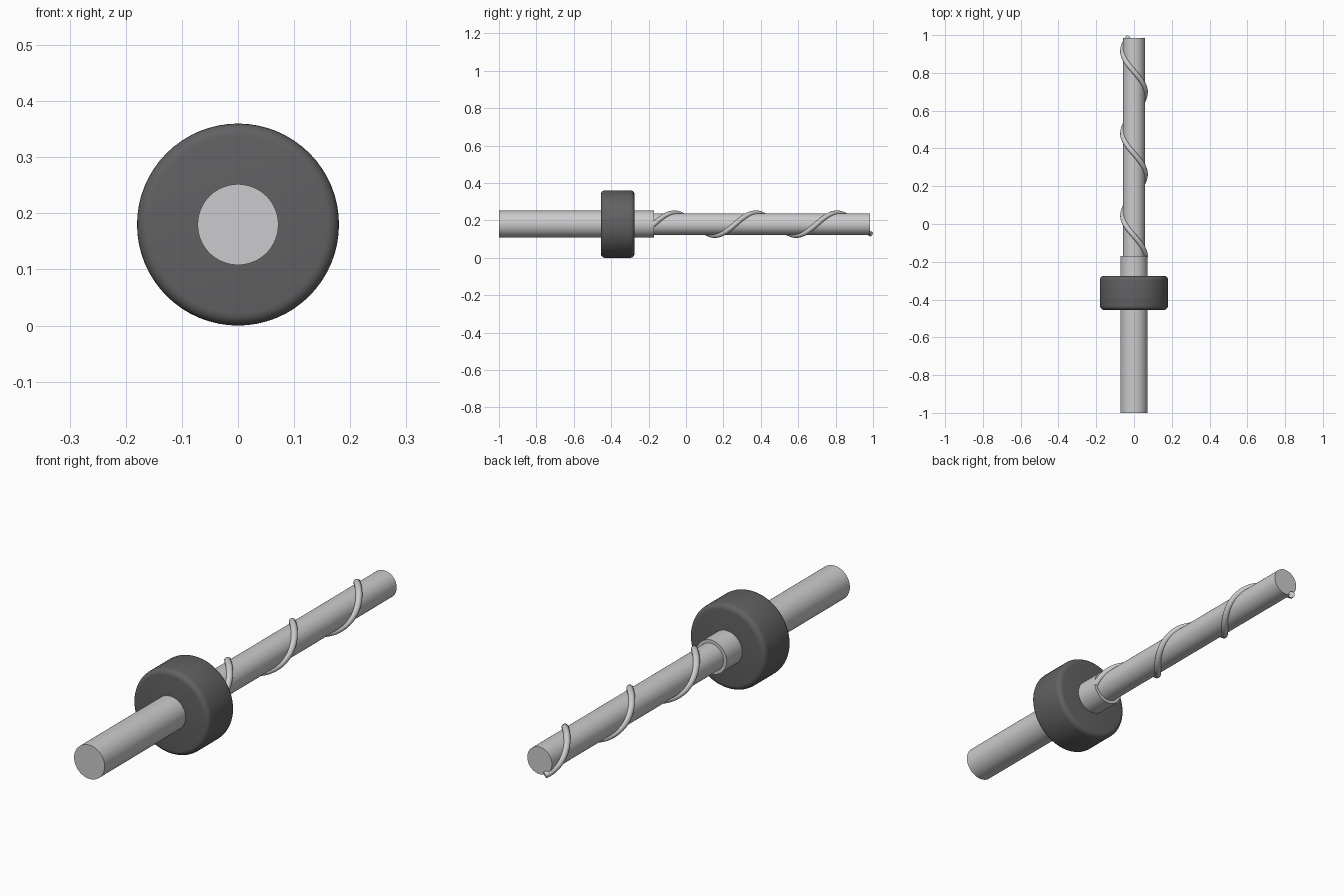
import bpy
import math
from mathutils import Vector

cube = bpy.data.objects.get("Cube")
if cube:
    bpy.data.objects.remove(cube)

AXIS_Z = 0.18


def make_material(name, colour):
    mat = bpy.data.materials.new(name)
    mat.use_nodes = True
    mat.diffuse_color = colour
    mat.node_tree.nodes["Principled BSDF"].inputs["Base Color"].default_value = colour
    return mat


steel = make_material("bright steel", (0.6, 0.6, 0.61, 1))
rubber = make_material("dark collar", (0.12, 0.12, 0.125, 1))


def smooth(obj, angle=40):
    bpy.ops.object.select_all(action="DESELECT")
    obj.select_set(True)
    bpy.context.view_layer.objects.active = obj
    bpy.ops.object.shade_smooth_by_angle(angle=math.radians(angle))


def rod(name, radius, y0, y1, mat, bevel=0):
    """Cylinder lying along y between y0 and y1."""
    bpy.ops.mesh.primitive_cylinder_add(
        vertices=64, radius=radius, depth=y1 - y0,
        location=(0, (y0 + y1) / 2, AXIS_Z), rotation=(math.pi / 2, 0, 0))
    obj = bpy.context.object
    obj.name = name
    obj.data.materials.append(mat)
    if bevel:
        mod = obj.modifiers.new("rounded rim", "BEVEL")
        mod.width = bevel
        mod.segments = 5
        mod.limit_method = "ANGLE"
        bpy.ops.object.modifier_apply(modifier=mod.name)
    smooth(obj)
    return obj


# Shank, stop collar and drill body
rod("shank", 0.072, -1.0, -0.17, steel)
rod("depth_collar", 0.18, -0.455, -0.275, rubber, bevel=0.022)
rod("drill_body", 0.058, -0.2, 0.985, steel)

# Spiral ridge wound around the drill body
PITCH, CREST, RADIUS = 0.435, 0.372, 0.06
START, END, STEPS = -0.175, 0.99, 110
curve = bpy.data.curves.new("spiral_path", "CURVE")
curve.dimensions = "3D"
curve.bevel_depth = 0.0135
curve.bevel_resolution = 4
curve.use_fill_caps = True
spline = curve.splines.new("POLY")
spline.points.add(STEPS)
for i, point in enumerate(spline.points):
    y = START + (END - START) * i / STEPS
    a = math.tau * (y - CREST) / PITCH
    point.co = (-RADIUS * math.sin(a), y, AXIS_Z + RADIUS * math.cos(a), 1)
ridge = bpy.data.objects.new("spiral_ridge", curve)
bpy.context.collection.objects.link(ridge)
bpy.ops.object.select_all(action="DESELECT")
ridge.select_set(True)
bpy.context.view_layer.objects.active = ridge
bpy.ops.object.convert(target="MESH")
ridge = bpy.context.object
ridge.data.materials.clear()
ridge.data.materials.append(steel)
smooth(ridge)
